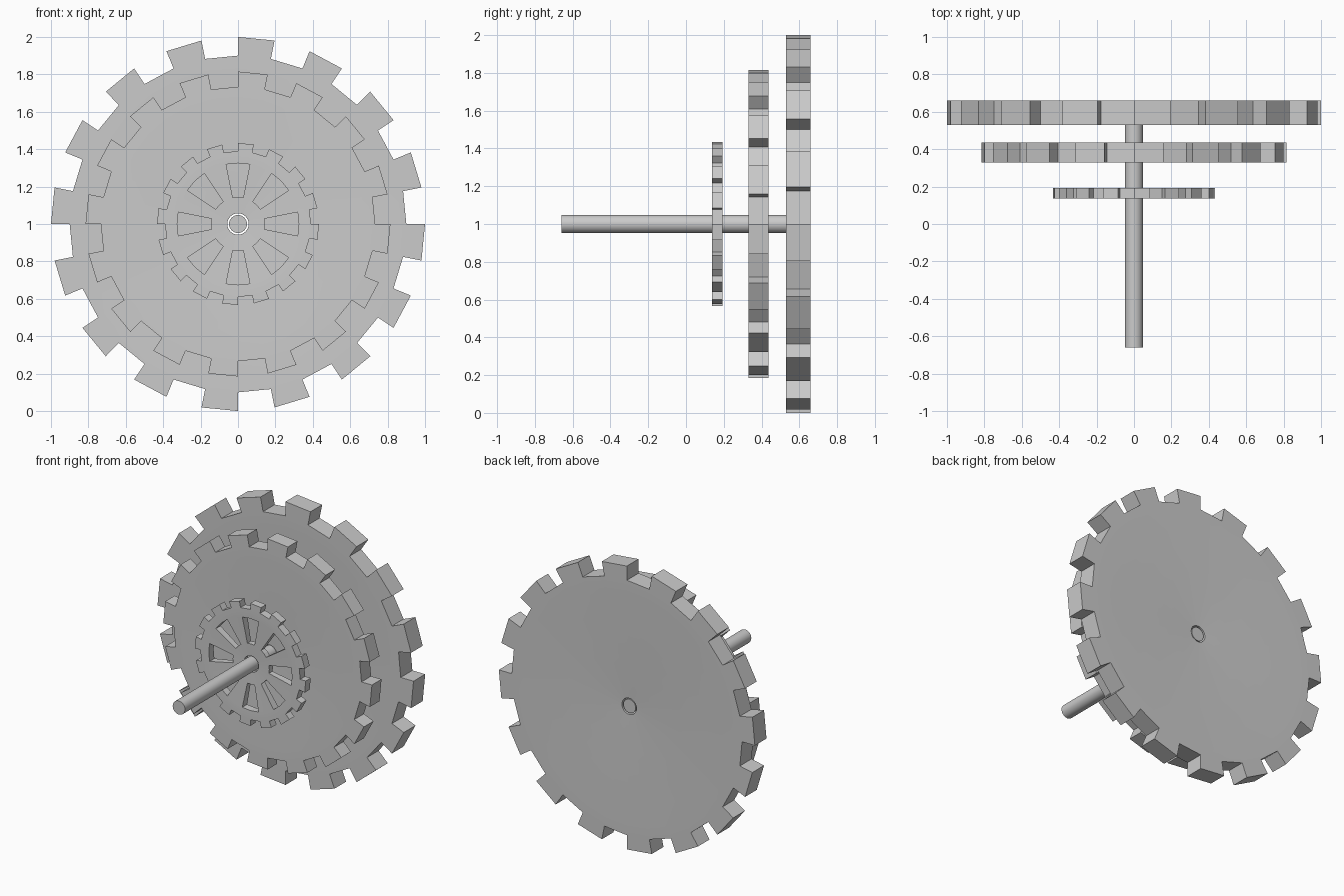
import bpy, bmesh
from math import sin, cos, pi, radians

if "Cube" in bpy.data.objects:
    bpy.data.objects.remove(bpy.data.objects["Cube"])

SEG = 32          # 16 teeth + 16 gaps
CZ = 1.0          # axle height


def finish(name, bm, angle):
    bmesh.ops.recalc_face_normals(bm, faces=bm.faces)
    me = bpy.data.meshes.new(name)
    bm.to_mesh(me)
    bm.free()
    ob = bpy.data.objects.new(name, me)
    bpy.context.collection.objects.link(ob)
    bpy.ops.object.select_all(action='DESELECT')
    ob.select_set(True)
    bpy.context.view_layer.objects.active = ob
    bpy.ops.object.shade_smooth_by_angle(angle=radians(angle))
    return ob


def gear(name, y0, y1, outer, hub=0.057, slots=None):
    """Toothed wheel with a shallow dished web, built from ring cells."""
    root, rim = outer * 0.9, outer * 0.82
    radii = [hub] + (list(slots) if slots else []) + [rim, root, outer]
    dish = 0.2 * (y1 - y0)
    n = len(radii) - 1
    bm = bmesh.new()
    cache = {}

    def vert(i, j, side):
        key = (i % SEG, j, side)
        if key not in cache:
            a, r = 2 * pi * i / SEG, radii[j]
            d = dish * max(0, (rim - r) / (rim - hub))
            y = y1 - d if side else y0 + d
            cache[key] = bm.verts.new((r * cos(a), y, CZ + r * sin(a)))
        return cache[key]

    def solid(i, j):
        if j < 0 or j >= n:
            return False
        if j == n - 1:                       # teeth
            return i % 2 == 1
        if slots and j == 1:                 # eight spoke windows
            return i % 4 in (1, 2)
        return True

    for i in range(SEG):
        for j in range(n):
            if not solid(i, j):
                continue
            for s in (0, 1):
                bm.faces.new([vert(i, j, s), vert(i + 1, j, s),
                              vert(i + 1, j + 1, s), vert(i, j + 1, s)])
            # walls facing empty neighbours: inner, outer, both sides
            for (ni, nj), p, q in (((i, j - 1), (i, j), (i + 1, j)),
                                   ((i, j + 1), (i, j + 1), (i + 1, j + 1)),
                                   ((i - 1, j), (i, j), (i, j + 1)),
                                   ((i + 1, j), (i + 1, j), (i + 1, j + 1))):
                if not solid(ni, nj):
                    bm.faces.new([vert(*p, 0), vert(*q, 0), vert(*q, 1), vert(*p, 1)])
    return finish(name, bm, 10)


# Three gears, back to front
gear("large_gear", 0.53, 0.66, 1.0)
gear("medium_gear", 0.33, 0.437, 0.815)
gear("small_gear", 0.137, 0.193, 0.433, slots=(0.143, 0.325))

# Axle running through all the gears
bpy.ops.mesh.primitive_cylinder_add(vertices=32, radius=0.048, depth=1.29,
                                    location=(0, -0.015, CZ), rotation=(pi / 2, 0, 0))
axle = bpy.context.object
axle.name = "axle"
bpy.ops.object.shade_smooth_by_angle(angle=radians(30))
